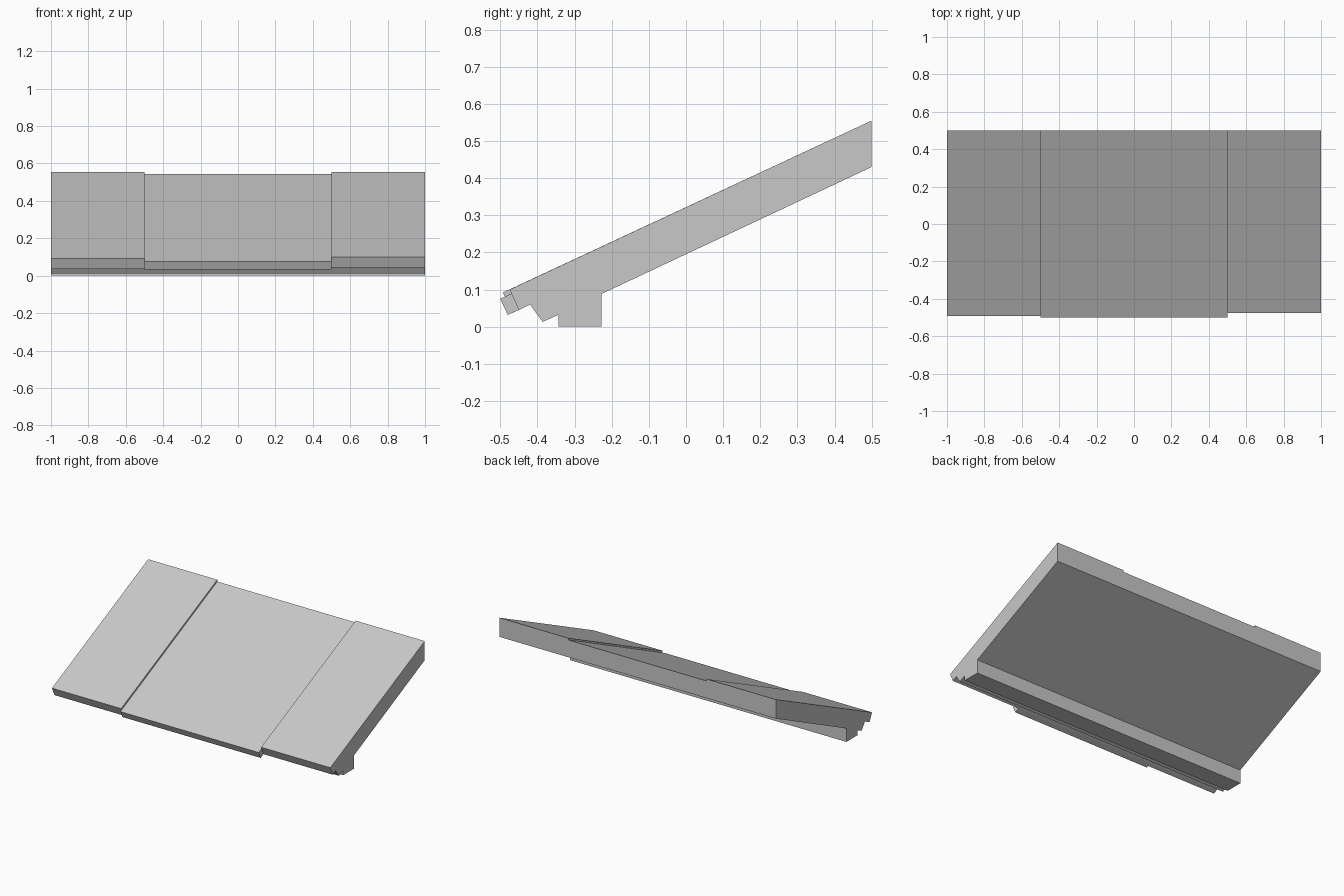
import bpy
import bmesh

cube = bpy.data.objects.get("Cube")
if cube:
    bpy.data.objects.remove(cube, do_unlink=True)

# One plain grey for the whole piece
grey = bpy.data.materials.new("plain grey")
grey.use_nodes = True
colour = (0.58, 0.58, 0.58, 1.0)
grey.diffuse_color = colour
grey.node_tree.nodes["Principled BSDF"].inputs["Base Color"].default_value = colour

# Underside profile (y, z), from behind the front lip to the back edge:
# notched drip edge, square foot, sloping soffit
UNDERSIDE = [(-0.45, 0.045), (-0.42, 0.06), (-0.386, 0.013), (-0.343, 0.032),
             (-0.343, 0), (-0.228, 0), (-0.228, 0.088), (0.5, 0.43)]


def add_section(name, x0, x1, back_top, lip):
    """Extrude a closed sloping profile from x0 to x1."""
    profile = lip + UNDERSIDE + [(0.5, back_top)]
    bm = bmesh.new()
    face = bm.faces.new([bm.verts.new((x0, y, z)) for y, z in profile])
    result = bmesh.ops.extrude_face_region(bm, geom=[face])
    moved = [v for v in result["geom"] if isinstance(v, bmesh.types.BMVert)]
    bmesh.ops.translate(bm, verts=moved, vec=(x1 - x0, 0, 0))
    bmesh.ops.recalc_face_normals(bm, faces=bm.faces)
    mesh = bpy.data.meshes.new(name)
    bm.to_mesh(mesh)
    bm.free()
    mesh.materials.append(grey)
    obj = bpy.data.objects.new(name, mesh)
    bpy.context.collection.objects.link(obj)
    return obj


# Raised side panels and the lower, longer centre panel
add_section("right_panel", -1, -0.5, 0.555, [(-0.493, 0.092), (-0.468, 0.037)])
add_section("centre_panel", -0.5, 0.5, 0.543, [(-0.5, 0.075), (-0.48, 0.032)])
add_section("left_panel", 0.5, 1, 0.555, [(-0.475, 0.1)])
